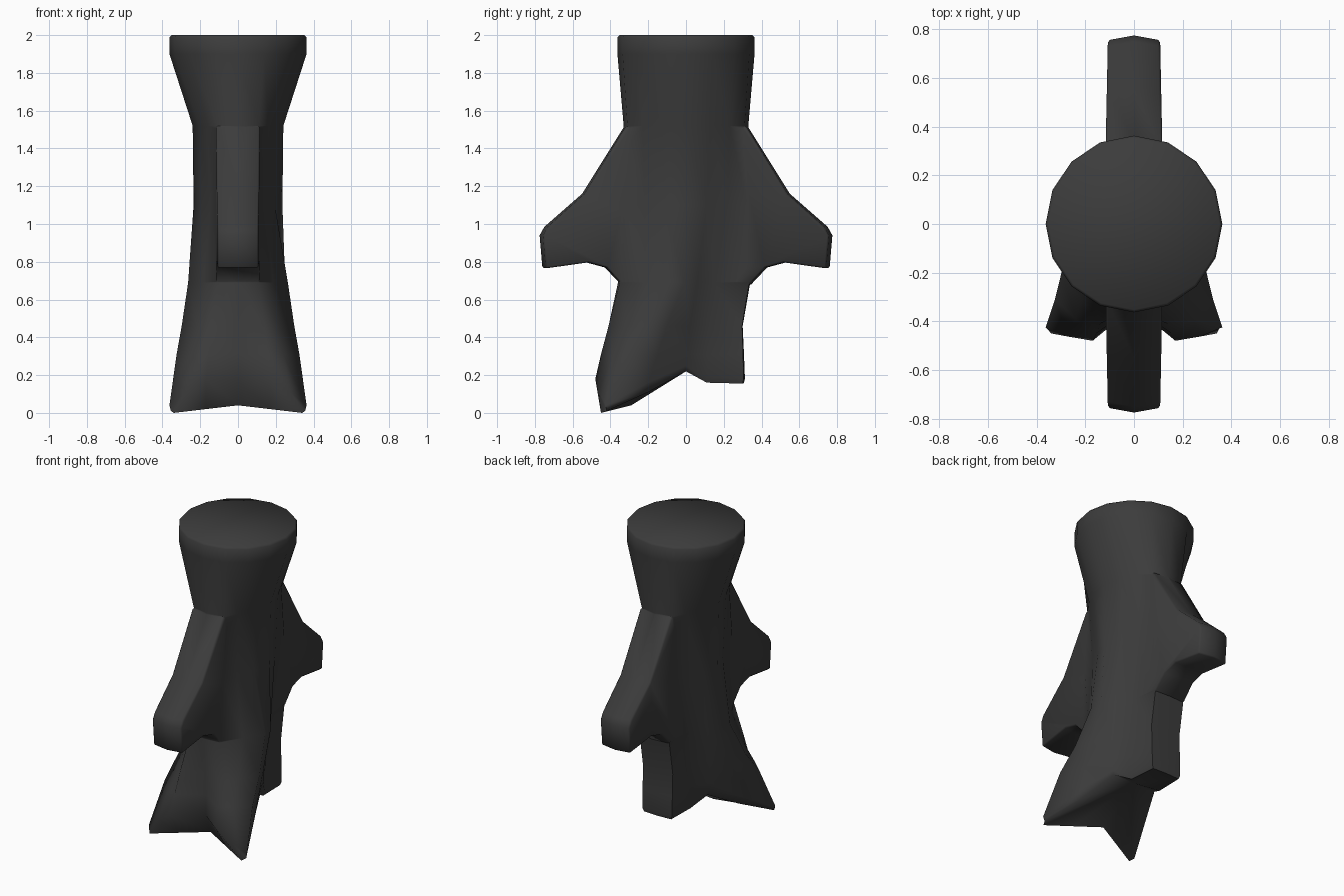
import bpy, bmesh, math

if "Cube" in bpy.data.objects:
    bpy.data.objects.remove(bpy.data.objects["Cube"])

mat = bpy.data.materials.new("dark_grey")
mat.diffuse_color = (0.045, 0.045, 0.045, 1)
mat.use_nodes = True
mat.node_tree.nodes["Principled BSDF"].inputs["Base Color"].default_value = mat.diffuse_color


def finish(bm, name):
    bmesh.ops.recalc_face_normals(bm, faces=bm.faces)
    mesh = bpy.data.meshes.new(name)
    bm.to_mesh(mesh)
    bm.free()
    mesh.materials.append(mat)
    ob = bpy.data.objects.new(name, mesh)
    bpy.context.collection.objects.link(ob)
    return ob


def apply(ob, mod):
    bpy.context.view_layer.objects.active = ob
    bpy.ops.object.modifier_apply(modifier=mod.name)


def at(z, pts):
    return [(x, y, z) for x, y in pts]


def circle(r, z):
    a = [math.pi * i / 8 for i in range(9)]
    return [(r * math.sin(t), -r * math.cos(t), z) for t in a]


def both(quarter):
    # front quarter repeated towards the back
    return quarter + [(x, -y) for x, y in quarter[-2::-1]]


# Right half of each body section, front centre to back centre
sections = [
    circle(0.352, 2.0), circle(0.363, 1.987), circle(0.363, 1.9),
    at(1.52, both([(0, -.33), (.11, -.31), (.16, -.23), (.205, -.13), (.24, 0)])),
    at(1.1, both([(0, -.37), (.11, -.35), (.145, -.22), (.195, -.11), (.235, 0)])),
    at(.69, [(0, -.36), (.11, -.35), (.185, -.215), (.264, -.09), (.25, -.01),
             (.2, .06), (.13, .15), (.11, .335), (0, .34)]),
    at(.46, [(0, -.345), (.14, -.41), (.215, -.31), (.298, -.20), (.26, -.10),
             (.19, .02), (.125, .12), (.11, .297), (0, .30)]),
    at(.31, [(0, -.34), (.155, -.45), (.24, -.39), (.325, -.31), (.26, -.15),
             (.18, .01), (.12, .115), (.11, .302), (0, .307)]),
    [(0, -.34, .17), (.17, -.48, .18), (.275, -.462, .11), (.363, -.425, .04), (.26, -.2, .16),
     (.17, 0, .25), (.12, .11, .19), (.11, .305, .18), (0, .312, .18)],
    [(0, -.29, .04), (.17, -.37, .02), (.34, -.45, 0), (.355, -.42, .01), (.25, -.2, .11),
     (.16, 0, .22), (.11, .11, .16), (.10, .30, .155), (0, .305, .155)],
]

# Body with flared round top, two front feet and a back foot
bm = bmesh.new()
rings = []
for half in sections:
    full = half + [(-x, y, z) for x, y, z in half[-2:0:-1]]
    rings.append([bm.verts.new(p) for p in full])
n = len(rings[0])
for a, b in zip(rings, rings[1:]):
    for i in range(n):
        j = (i + 1) % n
        bm.faces.new((a[i], a[j], b[j], b[i]))
bm.faces.new(rings[0])
hub = bm.verts.new((0, 0, .22))
for i in range(n):
    bm.faces.new((rings[-1][i], rings[-1][(i + 1) % n], hub))
body = finish(bm, "body")

# Front and back fins: side profile in (distance from centre, height)
outline = [(.05, 1.46), (.325, 1.52), (.55, 1.16), (.75, .985), (.775, .94),
           (.76, .765), (.53, .797), (.43, .77), (.345, .68), (.05, .7)]


def fin(name, side):
    bm = bmesh.new()
    layers = []
    for s in (-1, 0, 1):
        layers.append([bm.verts.new((s * (.123 - .02 * d), side * d * (1 - .025 * abs(s)), z))
                       for d, z in outline])
    m = len(outline)
    for a, b in zip(layers, layers[1:]):
        for i in range(m):
            j = (i + 1) % m
            bm.faces.new((a[i], a[j], b[j], b[i]))
    bm.faces.new(layers[0])
    bm.faces.new(layers[2])
    part = finish(bm, name)
    bevel = part.modifiers.new("soft_edges", 'BEVEL')
    bevel.width, bevel.segments, bevel.angle_limit = .009, 1, math.radians(60)
    apply(part, bevel)
    return part


# Fuse the fins into the body and smooth the whole
for name, side in (("front_fin", -1), ("back_fin", 1)):
    part = fin(name, side)
    mod = body.modifiers.new(name, 'BOOLEAN')
    mod.operation, mod.solver, mod.object = 'UNION', 'EXACT', part
    apply(body, mod)
    bpy.data.objects.remove(part)
body.select_set(True)
bpy.ops.object.shade_smooth_by_angle(angle=math.radians(80))
